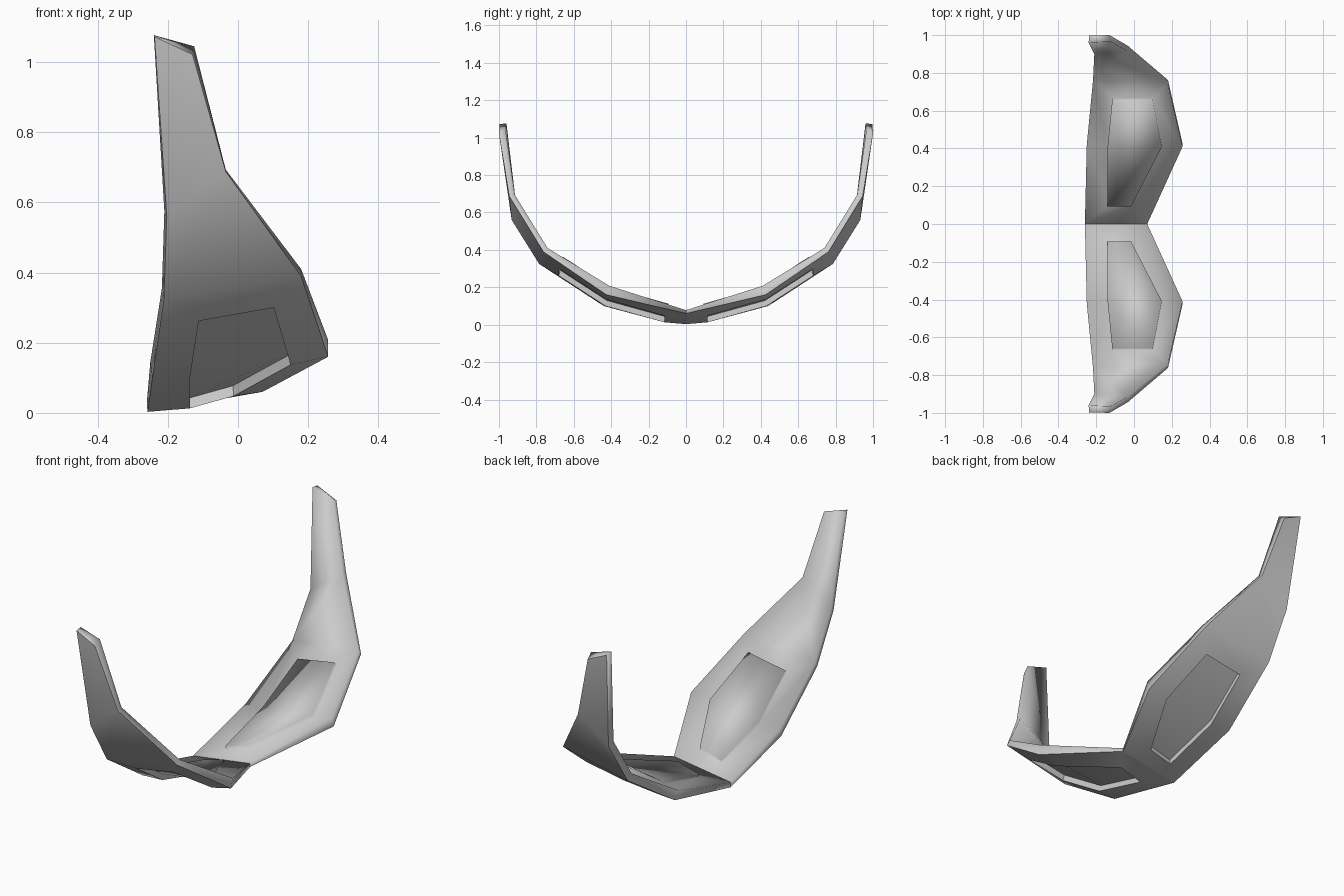
import bpy, bmesh
from mathutils import Vector

if "Cube" in bpy.data.objects:
    bpy.data.objects.remove(bpy.data.objects["Cube"])

# edge profiles of one half, from the centre line to the tip
OUT_L = [(-.258, 0, .003), (-.244, .44, .10), (-.211, .785, .325), (-.203, .932, .56), (-.238, .997, 1.072)]
OUT_R = [(.07, 0, .06), (.257, .425, .16), (.18, .762, .39), (-.035, .945, .688), (-.13, 1.0, 1.022)]
IN_L = [(-.26, 0, .03), (-.25, .42, .145), (-.217, .76, .355), (-.21, .90, .575), (-.24, .96, 1.077)]
IN_R = [(.07, 0, .078), (.257, .41, .208), (.18, .74, .41), (-.035, .915, .694), (-.125, .965, 1.045)]
# outline of the recessed panel on the outer surface
PANEL = [(-.137, .115, .013), (-.012, .115, .048), (.15, .43, .137),
         (.102, .68, .30), (-.112, .68, .262), (-.137, .43, .10)]

bm = bmesh.new()


def add(points, offset=(0, 0, 0)):
    return [bm.verts.new(Vector(p) + Vector(offset)) for p in points]


def bridge(a, b, closed=True):
    n = len(a)
    for i in range(n if closed else n - 1):
        j = (i + 1) % n
        bm.faces.new((a[i], a[j], b[j], b[i]))


def surface(left, right, rim, floor):
    # wide lower part framing the panel, then the narrow arm
    frame = [left[0], right[0], right[1], right[2], left[2], left[1]]
    bridge(frame, rim)
    bridge(left[2:], right[2:], closed=False)
    # panel walls and floor
    bridge(rim, floor)
    bm.faces.new((floor[0], floor[1], floor[2], floor[5]))
    bm.faces.new((floor[5], floor[2], floor[3], floor[4]))


# outer surface with recess
ol, o_r = add(OUT_L), add(OUT_R)
rim, floor = add(PANEL), add(PANEL, (-.003, -.008, .029))
surface(ol, o_r, rim, floor)
outer = set(ol + o_r + rim + floor)

# inner surface, the recess showing as a soft bulge
il, ir = add(IN_L), add(IN_R)
surface(il, ir, add(PANEL, (0, -.014, .045)), add(PANEL, (-.003, -.022, .064)))

# side edges, tip and centre end
bridge(ol, il, closed=False)
bridge(o_r, ir, closed=False)
for k in (-1, 0):
    bm.faces.new((ol[k], o_r[k], ir[k], il[k]))

# crisp creases outside, soft shading inside
bmesh.ops.recalc_face_normals(bm, faces=bm.faces[:])
for f in bm.faces:
    f.smooth = True
for e in bm.edges:
    if all(v in outer for v in e.verts) and e.calc_face_angle(0) > .54:
        e.smooth = False

# other half
geom = bm.verts[:] + bm.edges[:] + bm.faces[:]
bmesh.ops.mirror(bm, geom=geom, axis='Y', merge_dist=-1)
bmesh.ops.recalc_face_normals(bm, faces=bm.faces[:])

mesh = bpy.data.meshes.new("curved_guard")
bm.to_mesh(mesh)
bm.free()
guard = bpy.data.objects.new("curved_guard", mesh)
bpy.context.collection.objects.link(guard)
